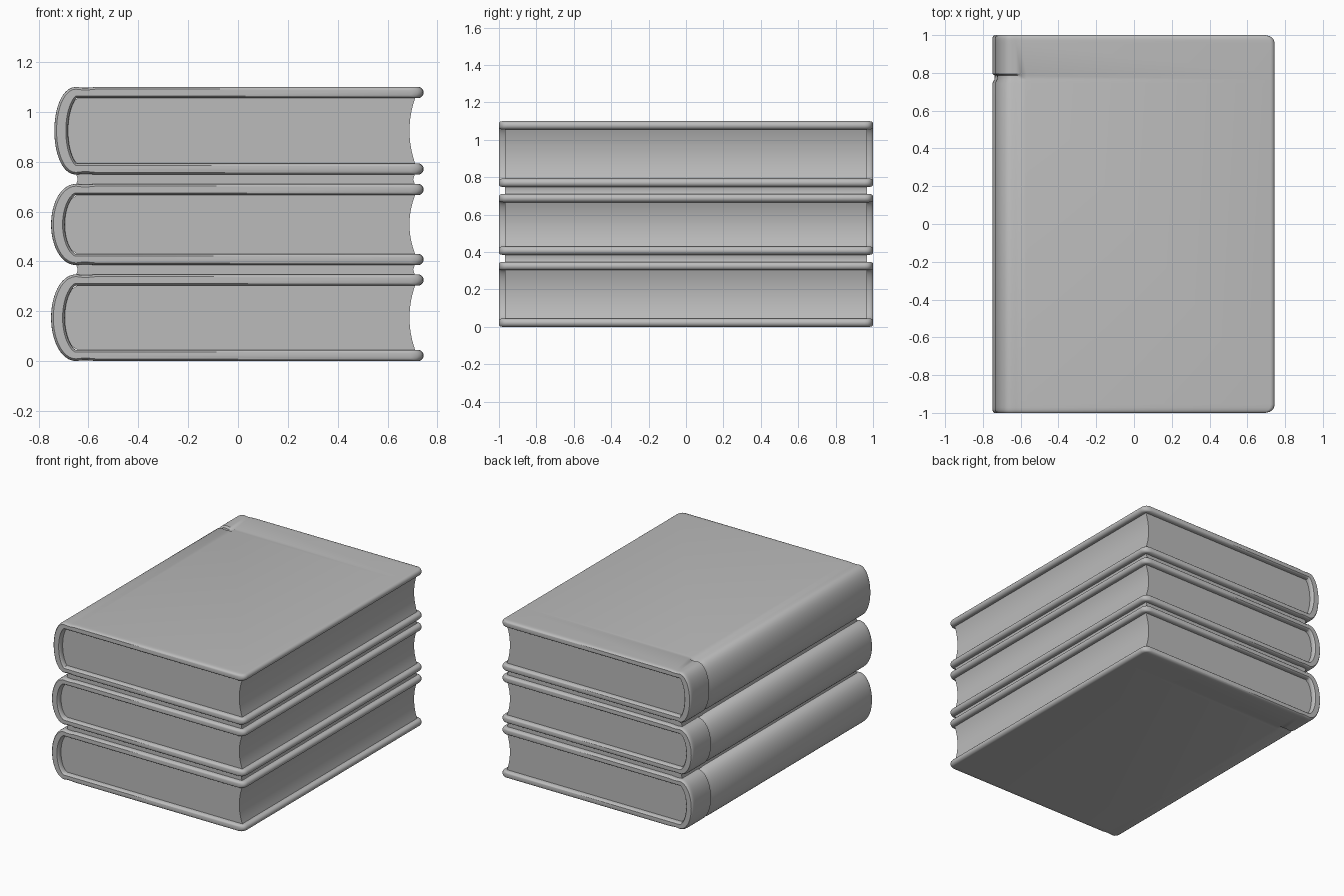
import bpy, bmesh, math

cube = bpy.data.objects.get("Cube")
if cube:
    bpy.data.objects.remove(cube)

grey = bpy.data.materials.new("plain grey")
grey.use_nodes = True
grey.diffuse_color = (0.5, 0.5, 0.5, 1)
grey.node_tree.nodes["Principled BSDF"].inputs["Base Color"].default_value = (0.5, 0.5, 0.5, 1)

T = 0.045          # board thickness
FORE = 0.745       # fore edge of the covers
HINGE = -0.65      # where the board turns into the spine


def loft(name, rings):
    """Skin a list of matching closed rings and cap both ends."""
    bm = bmesh.new()
    loops = [[bm.verts.new(p) for p in ring] for ring in rings]
    for a, b in zip(loops, loops[1:]):
        for i in range(len(a)):
            j = (i + 1) % len(a)
            bm.faces.new((a[i], a[j], b[j], b[i]))
    bm.faces.new(loops[0])
    bm.faces.new(loops[-1])
    bmesh.ops.recalc_face_normals(bm, faces=bm.faces)
    mesh = bpy.data.meshes.new(name)
    bm.to_mesh(mesh)
    bm.free()
    mesh.materials.append(grey)
    obj = bpy.data.objects.new(name, mesh)
    bpy.context.collection.objects.link(obj)
    bpy.ops.object.select_all(action='DESELECT')
    obj.select_set(True)
    bpy.context.view_layer.objects.active = obj
    bpy.ops.object.shade_smooth_by_angle(angle=math.radians(40))
    return obj


def cover_ring(y, z0, z1, spine, thick, trim, groove):
    """C-shaped cover section: board, rounded spine, board."""
    mid, half = (z0 + z1) / 2, (z1 - z0 - T) / 2
    end = FORE - T / 2 - trim
    bulge = HINGE - spine - T / 2
    top = [(end, half), (-0.57, half), (-0.6, half), (-0.625, half)]
    arc = [(HINGE - bulge * math.cos(a), half * math.sin(a))
           for a in (math.radians(90 - 7.5 * k) for k in range(25))]
    path = top + arc + [(x, -z) for x, z in reversed(top)]
    outer, inner = [], []
    for i, (x, z) in enumerate(path):
        ax, az = path[max(i - 1, 0)]
        bx, bz = path[min(i + 1, len(path) - 1)]
        length = math.hypot(bx - ax, bz - az)
        nx, nz = (bz - az) / length, (ax - bx) / length
        r = T / 2 * thick
        out = r - (groove if x < -0.58 else 0) - (0.003 if -0.63 < x < -0.59 else 0)
        lining = 0.01 * max(0, -nx)
        outer.append((x + nx * out, y, mid + z + nz * out))
        inner.append((x - nx * r + lining, y, mid + z - nz * r))

    def cap(z):
        r = T / 2 * thick
        return [(end + r * math.cos(a), y, mid + z + r * math.sin(a))
                for a in (math.radians(d) for d in range(-70, 71, 20))]
    return outer + cap(-half) + inner[::-1] + cap(half)


# y, thickness factor, trim of the fore corner, depth of the spine groove
END = [(1, 0.6, 0.04, 0), (0.994, 0.85, 0.022, 0), (0.985, 0.97, 0.011, 0),
       (0.972, 1, 0.003, 0), (0.955, 1, 0, 0)]
GROOVE = [(0.745, 1, 0, 0), (0.765, 1, 0, 0.011), (0.785, 1, 0, 0.013), (0.795, 1, 0, 0)]
STATIONS = [(-s[0],) + s[1:] for s in END] + GROOVE + END[::-1]


def page_ring(y, z0, z1, spine):
    """Page section: hollow fore edge, rounded back tucked into the spine."""
    mid, half = (z0 + z1) / 2, (z1 - z0) / 2 - T + 0.004
    steps = [k / 6 for k in range(-6, 7)]
    fore = [(0.688 + 0.024 * s * s, y, mid + half * s) for s in steps]
    back = [(HINGE + 0.01 - (HINGE - spine - T + 0.004) * math.sqrt(max(0, 1 - s * s)) * 0.95,
             y, mid + half * s) for s in reversed(steps)]
    return fore + back


books = [("bottom", 0, 0.348, -0.75), ("middle", 0.385, 0.711, -0.75),
         ("top", 0.748, 1.1, -0.737)]
for label, z0, z1, spine in books:
    loft(label + "_book_cover",
         [cover_ring(y, z0, z1, spine, th, trim, g) for y, th, trim, g in STATIONS])
    loft(label + "_book_pages", [page_ring(y, z0, z1, spine) for y in (-0.968, 0.968)])

# Thin recessed layers joining neighbouring books
for lower, upper in zip(books, books[1:]):
    za, zb = lower[2] - 0.003, upper[1] + 0.003
    rings = [[(-0.65, y, za), (0.71, y, za), (0.703, y, (za + zb) / 2),
              (0.71, y, zb), (-0.65, y, zb), (-0.643, y, (za + zb) / 2)]
             for y in (-0.968, 0.968)]
    loft(lower[0] + "_spacer", rings)
